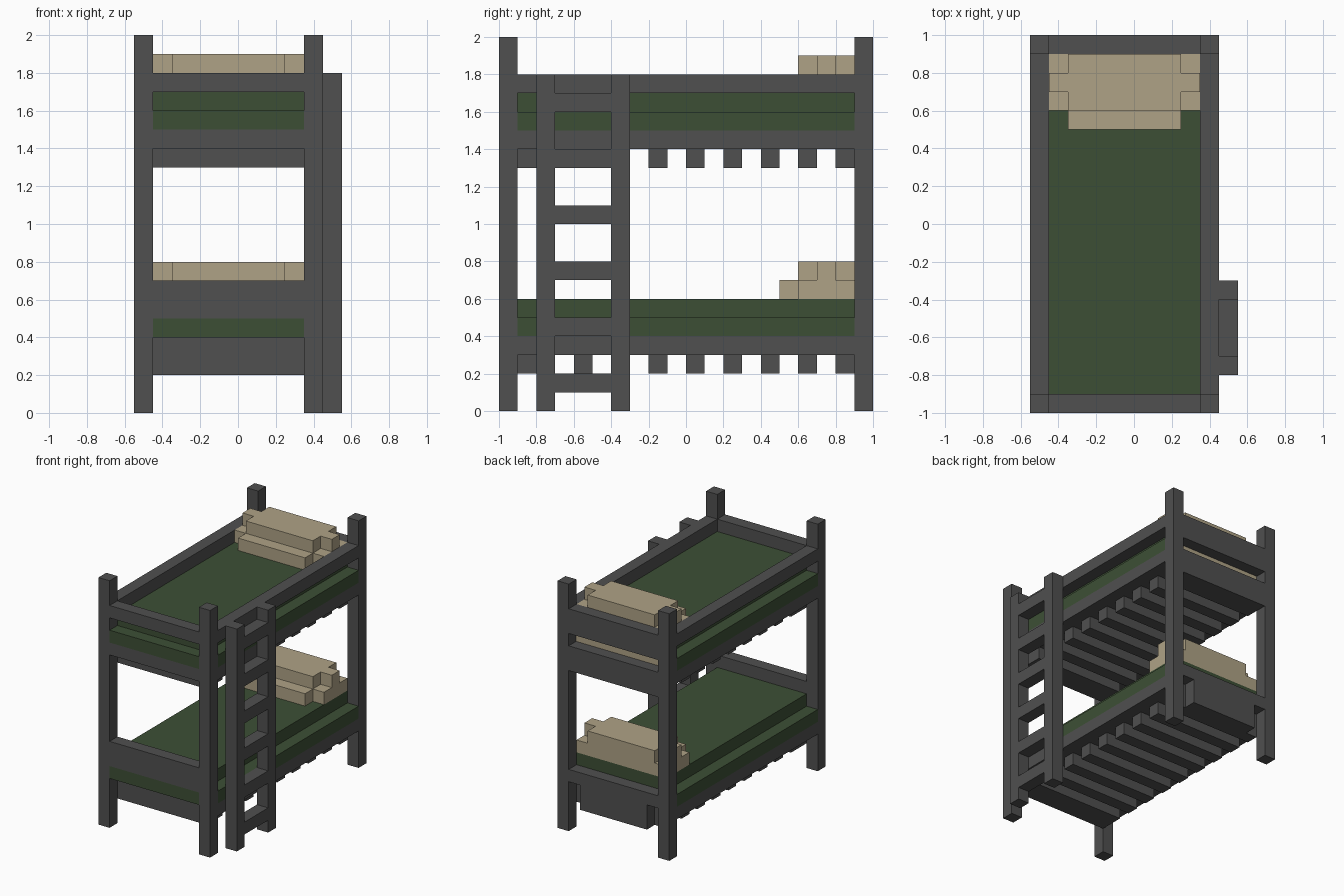
import bpy, bmesh

cube = bpy.data.objects.get("Cube")
if cube:
    bpy.data.objects.remove(cube, do_unlink=True)


def material(name, rgb):
    m = bpy.data.materials.new(name)
    m.diffuse_color = (*rgb, 1)
    m.use_nodes = True
    bsdf = next(n for n in m.node_tree.nodes if n.type == 'BSDF_PRINCIPLED')
    bsdf.inputs["Base Color"].default_value = (*rgb, 1)
    return m


FRAME = material("dark_grey_frame", (0.080, 0.080, 0.080))
GREEN = material("green_bedding", (0.046, 0.078, 0.036))
TAN = material("tan_pillow", (0.430, 0.365, 0.240))


def blocks(name, mat, boxes):
    """One object made of boxes, each (x0, x1, y0, y1, z0, z1)."""
    bm = bmesh.new()
    for x0, x1, y0, y1, z0, z1 in boxes:
        verts = bmesh.ops.create_cube(bm, size=1)["verts"]
        bmesh.ops.scale(bm, vec=(x1 - x0, y1 - y0, z1 - z0), verts=verts)
        bmesh.ops.translate(bm, vec=((x0 + x1) / 2, (y0 + y1) / 2, (z0 + z1) / 2), verts=verts)
    mesh = bpy.data.meshes.new(name)
    bm.to_mesh(mesh)
    bm.free()
    mesh.materials.append(mat)
    ob = bpy.data.objects.new(name, mesh)
    bpy.context.collection.objects.link(ob)
    return ob


# Bed outline: outer (O) and inner (I) x limits
OL, IL, IR, OR = -0.55, -0.45, 0.35, 0.45

# Corner posts
blocks("corner_posts", FRAME,
       [(x, x + 0.1, y, y + 0.1, 0, 2) for x in (OL, IR) for y in (-1, 0.9)])


def bunk(label, z):
    """Slats, base, mattress and pillow; z is the underside of the slats."""
    slat_y = [-0.9] + [-0.8 + 0.2 * i for i in range(9)]
    blocks(label + "_slats", FRAME,
           [(IL, IR, y, y + 0.1, z, z + 0.1) for y in slat_y])
    blocks(label + "_base", FRAME, [(OL, OR, -0.9, 0.9, z + 0.1, z + 0.2)])
    # Mattress: wide lower layer with a front flap, narrower upper layer
    blocks(label + "_mattress", GREEN, [
        (OL, OR, -0.9, 0.9, z + 0.2, z + 0.3),
        (IL, IR, -1, -0.9, z + 0.2, z + 0.3),
        (IL, IR, -0.9, 0.9, z + 0.3, z + 0.4)])
    # Pillow with stepped corners
    p = z + 0.4
    blocks(label + "_pillow", TAN, [
        (IL, IR, 0.6, 0.9, p, p + 0.1),
        (-0.35, 0.25, 0.5, 0.6, p, p + 0.1),
        (-0.35, 0.25, 0.6, 0.9, p + 0.1, p + 0.2),
        (IL, -0.35, 0.7, 0.8, p + 0.1, p + 0.2),
        (0.25, IR, 0.7, 0.8, p + 0.1, p + 0.2)])


bunk("lower", 0.2)
bunk("upper", 1.3)

# Lower end boards
blocks("lower_footboard", FRAME, [(IL, IR, -1, -0.9, 0.5, 0.7)])
blocks("lower_headboard", FRAME, [
    (IL, IR, 0.9, 1, 0.4, 0.5),
    (-0.35, 0.25, 0.9, 1, 0.2, 0.4)])

# Upper end boards and guard rails
blocks("upper_footboard", FRAME, [
    (IL, IR, -1, -0.9, 1.4, 1.5),
    (IL, IR, -1, -0.9, 1.7, 1.8)])
blocks("upper_headboard", FRAME, [
    (IL, IR, 0.9, 1, 1.3, 1.5),
    (IL, IR, 0.9, 1, 1.6, 1.8)])
blocks("sheet_edge", TAN, [(IL, IR, 0.9, 0.905, 1.5, 1.6)])
blocks("guard_rails", FRAME,
       [(x, x + 0.1, -0.9, 0.9, 1.7, 1.8) for x in (OL, IR)])

# Ladder
blocks("ladder_uprights", FRAME,
       [(OR, 0.55, y, y + 0.1, 0, 1.8) for y in (-0.8, -0.4)])
blocks("ladder_rungs", FRAME,
       [(OR, 0.55, -0.7, -0.4, 0.1 + 0.3 * i, 0.2 + 0.3 * i) for i in range(6)])
